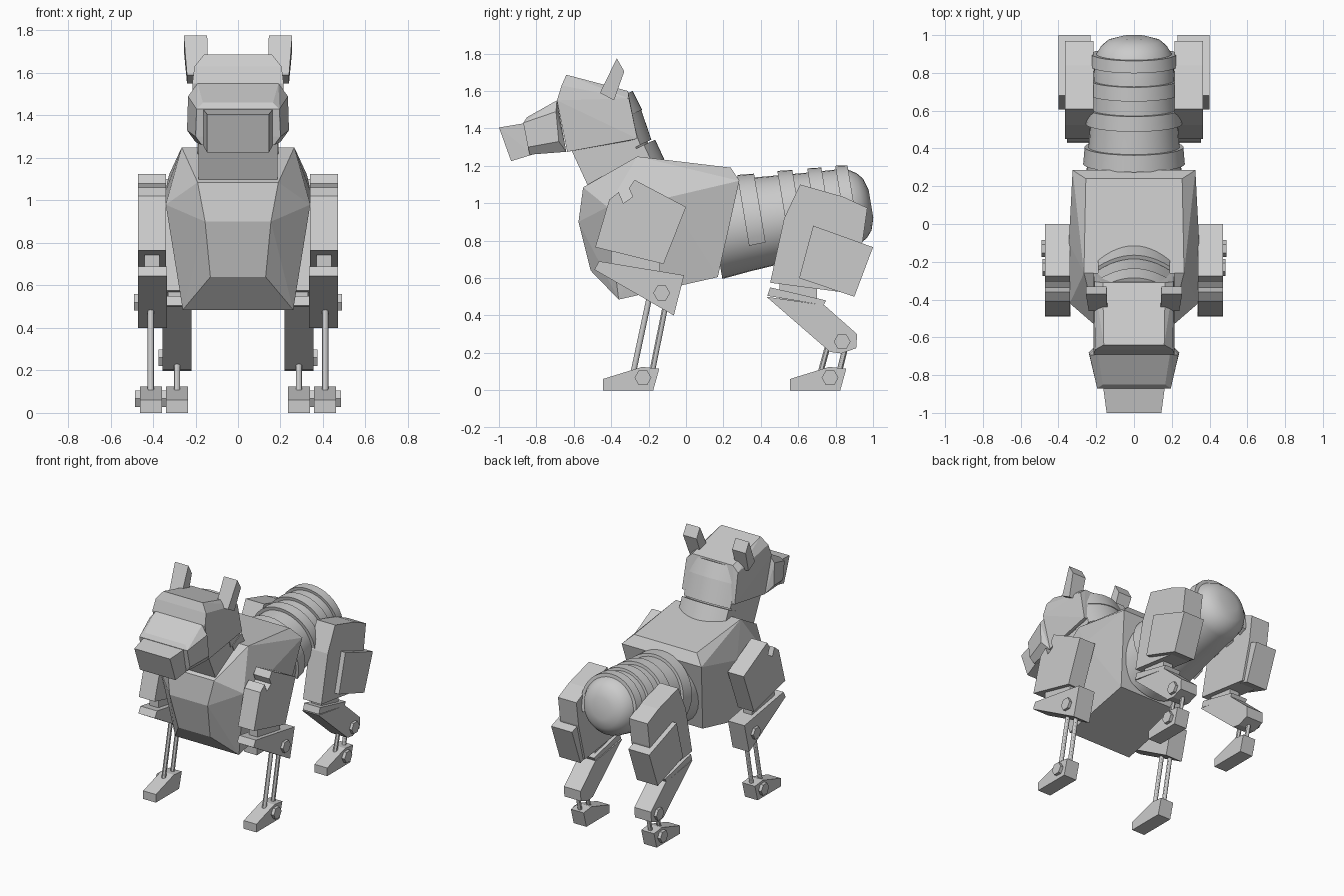
import bpy, bmesh
from math import sin, cos, pi, radians
from mathutils import Vector

if "Cube" in bpy.data.objects:
    bpy.data.objects.remove(bpy.data.objects["Cube"])


def finish(name, bm, mirror=False, smooth=False):
    bmesh.ops.recalc_face_normals(bm, faces=bm.faces)
    me = bpy.data.meshes.new(name)
    bm.to_mesh(me)
    bm.free()
    ob = bpy.data.objects.new(name, me)
    bpy.context.collection.objects.link(ob)
    if mirror:
        m = ob.modifiers.new("mirror", 'MIRROR')
        m.use_mirror_merge = False
    if smooth:
        bpy.ops.object.select_all(action='DESELECT')
        ob.select_set(True)
        bpy.context.view_layer.objects.active = ob
        bpy.ops.object.shade_smooth_by_angle(angle=radians(30))
    return ob


def loft(name, loops, mirror=False, smooth=False):
    """Skin a row of closed loops and cap both ends."""
    bm = bmesh.new()
    rows = [[bm.verts.new(p) for p in lp] for lp in loops]
    n = len(rows[0])
    for a, b in zip(rows, rows[1:]):
        for i in range(n):
            j = (i + 1) % n
            bm.faces.new((a[i], a[j], b[j], b[i]))
    bm.faces.new(rows[0])
    bm.faces.new(rows[-1])
    return finish(name, bm, mirror, smooth)


def slab(name, x0, x1, profile):
    """Side profile (y, z) extruded across x, on both sides."""
    return loft(name, [[(x, y, z) for y, z in profile] for x in (x0, x1)], True)


def hull(name, pts):
    """Symmetrical faceted block around half a set of points."""
    bm = bmesh.new()
    for x, y, z in pts:
        bm.verts.new((x, y, z))
        bm.verts.new((-x, y, z))
    bmesh.ops.convex_hull(bm, input=bm.verts[:])
    bmesh.ops.dissolve_limit(bm, angle_limit=radians(2), verts=bm.verts[:], edges=bm.edges[:])
    return finish(name, bm)


def rod(name, p, q, r, n, mirror=True):
    p, q = Vector(p), Vector(q)
    rot = (q - p).to_track_quat('Z', 'Y')
    circle = [rot @ Vector((r * cos(2 * pi * i / n), r * sin(2 * pi * i / n), 0)) for i in range(n)]
    return loft(name, [[c + e for c in circle] for e in (p, q)], mirror, n > 6)


# Chest
hull("chest", [(.155, -.575, .9), (.13, -.51, .64), (.19, -.55, 1.085), (.265, -.26, 1.25),
               (.34, -.42, .98), (.345, -.1, 1.03), (.26, -.36, .485), (.325, .285, 1.12),
               (.255, .24, 1.19), (.255, .17, .605)])

# Head, muzzle, snout
hull("head", [(.16, -.64, 1.687), (.165, -.31, 1.6), (.205, -.665, 1.63), (.21, -.305, 1.56),
              (.215, -.69, 1.55), (.215, -.26, 1.345), (.2, -.635, 1.275), (.2, -.3, 1.335)])
hull("muzzle", [(.19, -.69, 1.55), (.235, -.695, 1.49), (.24, -.68, 1.33), (.2, -.64, 1.275),
                (.165, -.85, 1.46), (.195, -.87, 1.43), (.2, -.845, 1.3), (.17, -.835, 1.26)])
hull("snout", [(.145, -1, 1.405), (.165, -.85, 1.43), (.165, -.82, 1.26), (.145, -.935, 1.225)])
loft("ear", [[(xt if z > 1.65 else xb, y, z) for y, z in
              ((-.46, 1.59), (-.37, 1.775), (-.33, 1.705), (-.385, 1.55))]
             for xt, xb in ((.145, .14), (.255, .24))], True)


# Neck with rounded back and stepped plates
def neck_loop(front, rear, w, bulge):
    (yf, zf), (yr, zr) = front, rear
    pts = [(-w, yf, zf)]
    for i in range(13):
        u = -1 + i / 6
        y = yr - bulge * u * u
        pts.append((w * u, y, zf + (zr - zf) * (y - yf) / (yr - yf)))
    return pts + [(w, yf, zf)]


loft("neck", [neck_loop((-.62, 1.3), (-.31, 1.56), .185, .06),
              neck_loop((-.5, 1.04), (-.14, 1.18), .185, .06)], smooth=True)
for a, b in [((-.285, 1.6), (-.235, 1.5)), ((-.24, 1.5), (-.185, 1.34)), ((-.165, 1.34), (-.1, 1.2))]:
    loft("neck_plate", [neck_loop((y - .17, z - .08), (y, z), .19, .06) for y, z in (a, b)], smooth=True)

# Abdomen tube with domed end, on a slightly rising axis
SIDES = 32
TILT = radians(9.5)


def axis_point(t, r, a):
    up = r * sin(a)
    return (r * cos(a), .2 + t * cos(TILT) - up * sin(TILT), .865 + t * sin(TILT) + up * cos(TILT))


stations = [(-.05, .265), (.1, .25), (.3, .235), (.5, .22), (.67, .21),
            (.71, .2), (.75, .175), (.78, .14), (.8, .075)]
loft("abdomen", [[axis_point(t, r, 2 * pi * i / SIDES) for i in range(SIDES)] for t, r in stations],
     smooth=True)

# Overlapping back bands
for t0, t1, r in [(.12, .21, .27), (.335, .415, .256), (.495, .57, .243), (.645, .71, .232)]:
    loft("back_band", [[axis_point(t, q, radians(-25 + 230 * i / 24)) for t, q in
                        ((t0, r - .05), (t1, r - .055), (t1, r - .008), (t0, r))] for i in range(25)],
         smooth=True)

# Front legs
slab("front_upper_leg", .34, .47, [(-.485, .765), (-.41, 1.02), (-.36, 1.06), (-.335, 1.0),
                                   (-.285, 1.035), (-.305, 1.08), (-.275, 1.125), (0, .98), (-.12, .675)])
slab("front_elbow_link", .37, .44, [(-.4, .66), (-.4, .8), (-.14, .74), (-.14, .61)])
slab("front_forearm", .335, .47, [(-.465, .69), (-.01, .615), (-.065, .4), (-.49, .645)])
rod("front_elbow_bolt", (.46, -.13, .52), (.49, -.13, .52), .045, 6)

# Hind legs
slab("hind_thigh", .215, .365, [(.61, 1.1), (.84, 1.035), (.97, .975), (.945, .8), (.895, .5),
                                (.45, .575), (.525, .92)][:4] + [(.87, .52), (.45, .575), (.525, .92)])
slab("hind_thigh_plate", .23, .4, [(.68, .88), (1, .765), (.905, .5), (.605, .595)][:2]
     + [(.9, .5), (.605, .6)])
slab("hind_knee_plate", .225, .355, [(.45, .55), (.75, .48), (.735, .455), (.435, .505)])
slab("hind_knee_link", .25, .33, [(.5, .6), (.7, .58), (.7, .44), (.5, .44)])
slab("hind_shank", .22, .355, [(.43, .5), (.74, .455), (.915, .3), (.91, .225), (.83, .197), (.77, .205)])
rod("hind_hock_bolt", (.34, .835, .26), (.375, .835, .26), .045, 6)

# Shin rods, feet and ankle bolts
for part, dy, x, tops in (("front", 0, .41, ((-.195, .5), (-.1, .5))),
                          ("hind", 1, .287, ((.77, .28), (.865, .28)))):
    for (y, z), foot_y in zip(tops, (-.285, -.185)):
        rod(part + "_shin_rod", (x, y, z), (x, foot_y + dy, .08), .015, 12)
    slab(part + "_foot", x - .052, x + .052, [(y + dy, z) for y, z in
         ((-.445, 0), (-.445, .06), (-.235, .125), (-.143, .115), (-.175, 0))])
    rod(part + "_ankle_bolt", (x + .04, dy - .23, .067), (x + .075, dy - .23, .067), .045, 6)
